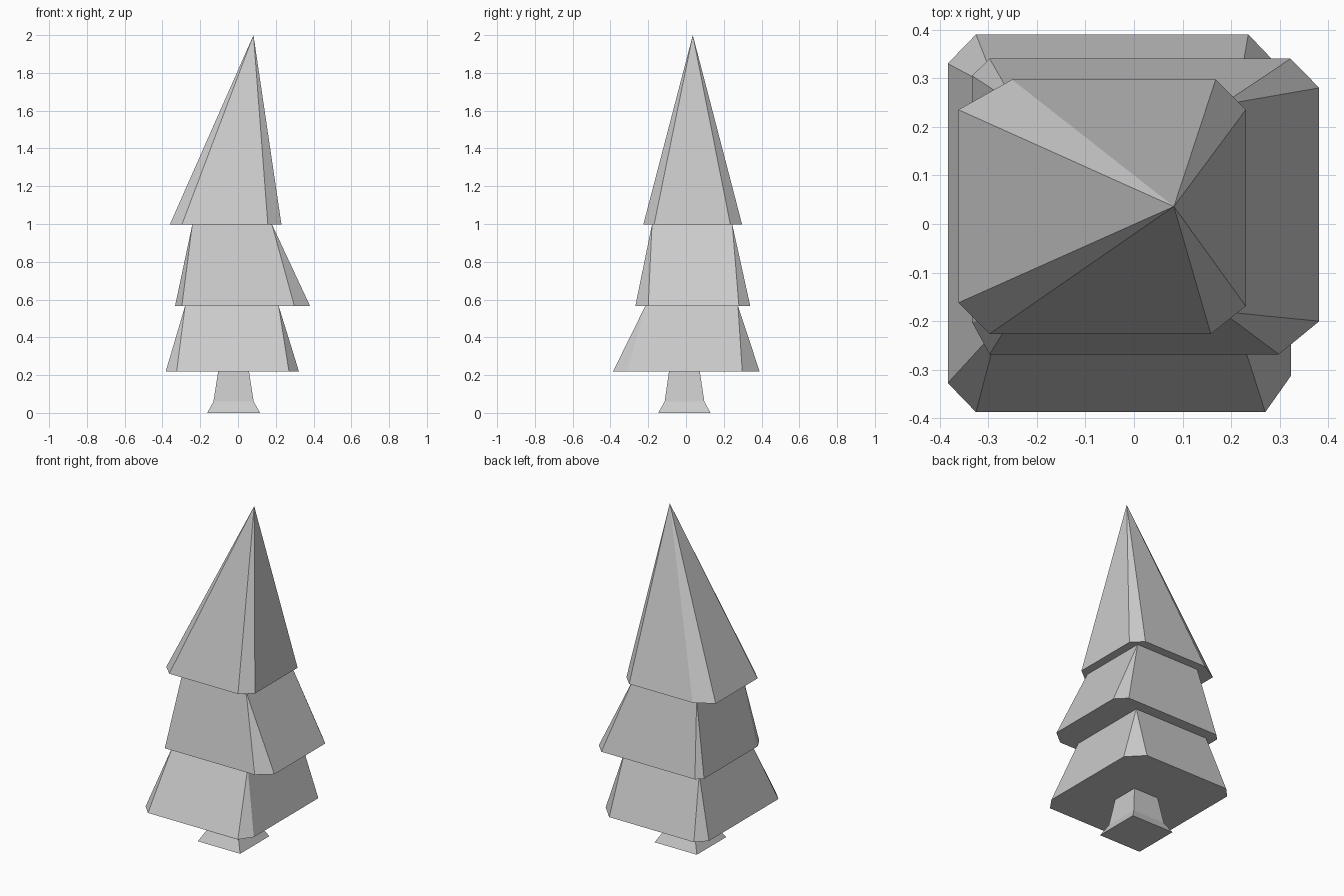
import bpy, bmesh

if "Cube" in bpy.data.objects:
    bpy.data.objects.remove(bpy.data.objects["Cube"])


def finish(name, bm):
    bmesh.ops.recalc_face_normals(bm, faces=bm.faces)
    mesh = bpy.data.meshes.new(name)
    bm.to_mesh(mesh)
    bm.free()
    bpy.context.collection.objects.link(bpy.data.objects.new(name, mesh))


def rect(x0, x1, y0, y1):
    return [(x0, y0), (x1, y0), (x1, y1), (x0, y1)]


def tier(name, z0, z1, bounds, cuts, top):
    """Skirt with a cut-corner base; each corner cut tapers to one top point.
    cuts: (x, y) cut sizes anticlockwise from front left. top: 4 corners or 1 apex."""
    bm = bmesh.new()
    base = []
    signs = rect(1, -1, 1, -1)
    for i, ((x, y), (sx, sy), (cx, cy)) in enumerate(zip(rect(*bounds), signs, cuts)):
        pair = [(x, y + sy * cy), (x + sx * cx, y)]
        base += pair if i % 2 == 0 else pair[::-1]
    low = [bm.verts.new((x, y, z0)) for x, y in base]
    high = [bm.verts.new((x, y, z1)) for x, y in top]
    n = len(high)
    for i in range(4):
        a, b, c = low[2 * i], low[2 * i + 1], low[(2 * i + 2) % 8]
        t, u = high[i % n], high[(i + 1) % n]
        bm.faces.new((a, b, t))
        bm.faces.new((b, c, t) if t is u else (b, c, u, t))
    bm.faces.new(low[::-1])
    if n > 1:
        bm.faces.new(high)
    finish(name, bm)


# Trunk with flared foot
bm = bmesh.new()
rings = [[bm.verts.new((x, y, z)) for x, y in rect(*b)] for z, b in (
    (0.0, (-0.163, 0.117, -0.147, 0.13)),
    (0.06, (-0.13, 0.083, -0.113, 0.097)),
    (0.22, (-0.105, 0.058, -0.09, 0.073)))]
for lo, hi in zip(rings, rings[1:]):
    for i in range(4):
        j = (i + 1) % 4
        bm.faces.new((lo[i], lo[j], hi[j], hi[i]))
bm.faces.new(rings[0][::-1])
bm.faces.new(rings[-1])
finish("trunk", bm)

# Three foliage tiers
tier("lower_foliage", 0.218, 0.567, (-0.383, 0.323, -0.387, 0.39),
     [(0.058, 0.06), (0.053, 0.075), (0.088, 0.092), (0.058, 0.06)],
     rect(-0.28, 0.215, -0.215, 0.275))
tier("middle_foliage", 0.567, 0.997, (-0.333, 0.381, -0.268, 0.34),
     [(0.036, 0.066), (0.083, 0.068), (0.059, 0.06), (0.036, 0.035)],
     rect(-0.242, 0.18, -0.18, 0.245))
tier("top_foliage", 0.997, 2.0, (-0.361, 0.23, -0.226, 0.297),
     [(0.064, 0.064), (0.072, 0.057), (0.062, 0.062), (0.11, 0.062)],
     [(0.082, 0.036)])
